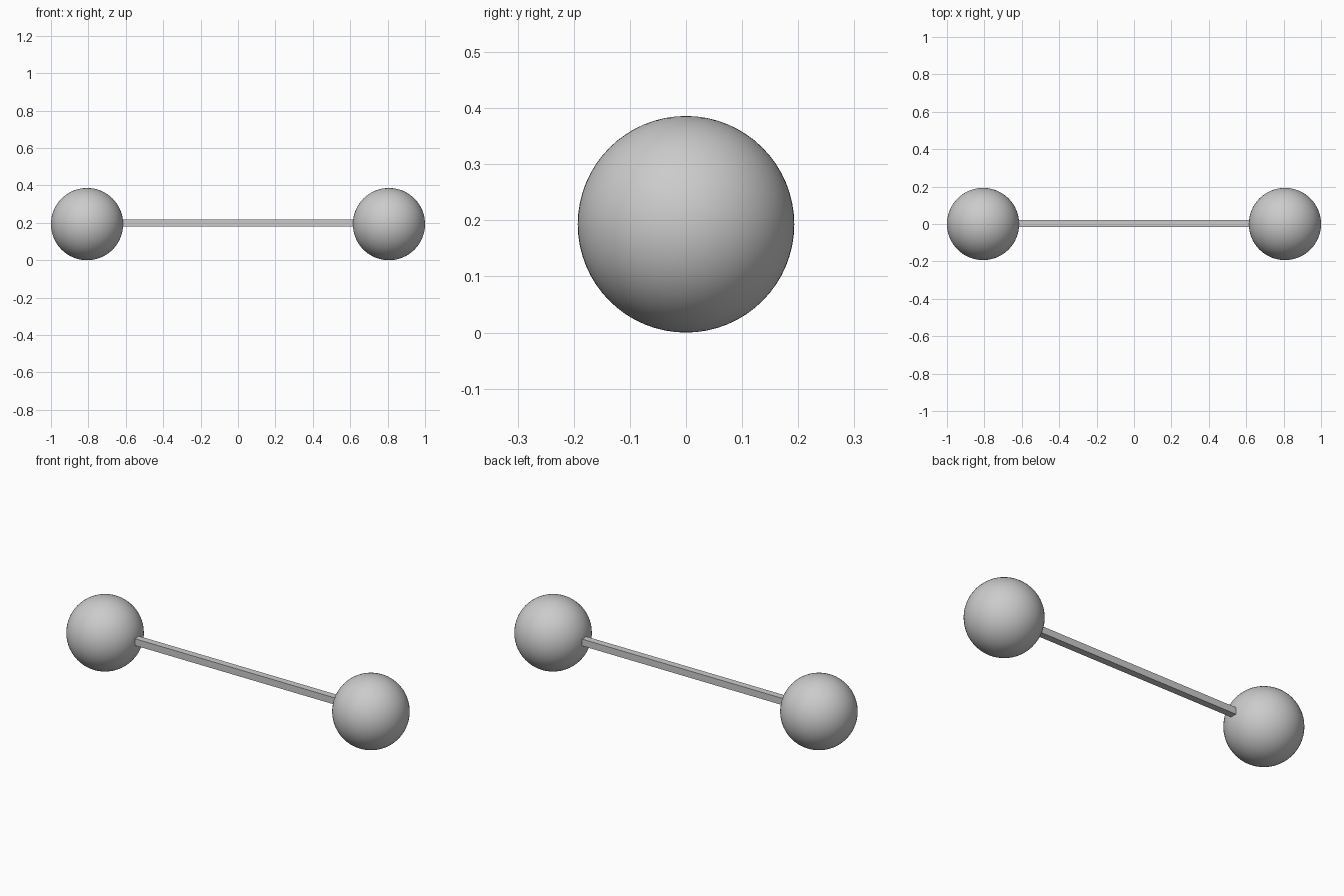
import bpy

if "Cube" in bpy.data.objects:
    bpy.data.objects.remove(bpy.data.objects["Cube"])

R = 0.193          # ball radius
CX = 1.0 - R       # ball centre offset
BAR = 0.037        # bar thickness

# Balls at both ends
for side, name in ((-1, "left_ball"), (1, "right_ball")):
    bpy.ops.mesh.primitive_uv_sphere_add(segments=64, ring_count=32, radius=R,
                                         location=(side * CX, 0, R))
    ball = bpy.context.object
    ball.name = name
    bpy.ops.object.shade_smooth()

# Square connecting bar, ends sunk into the balls
bpy.ops.mesh.primitive_cube_add(size=1, location=(0, 0.003, R + 0.006))
bar = bpy.context.object
bar.name = "connecting_bar"
bar.scale = (2 * (CX - R) + 0.06, BAR, BAR)
bpy.ops.object.transform_apply(location=False, rotation=False, scale=True)
